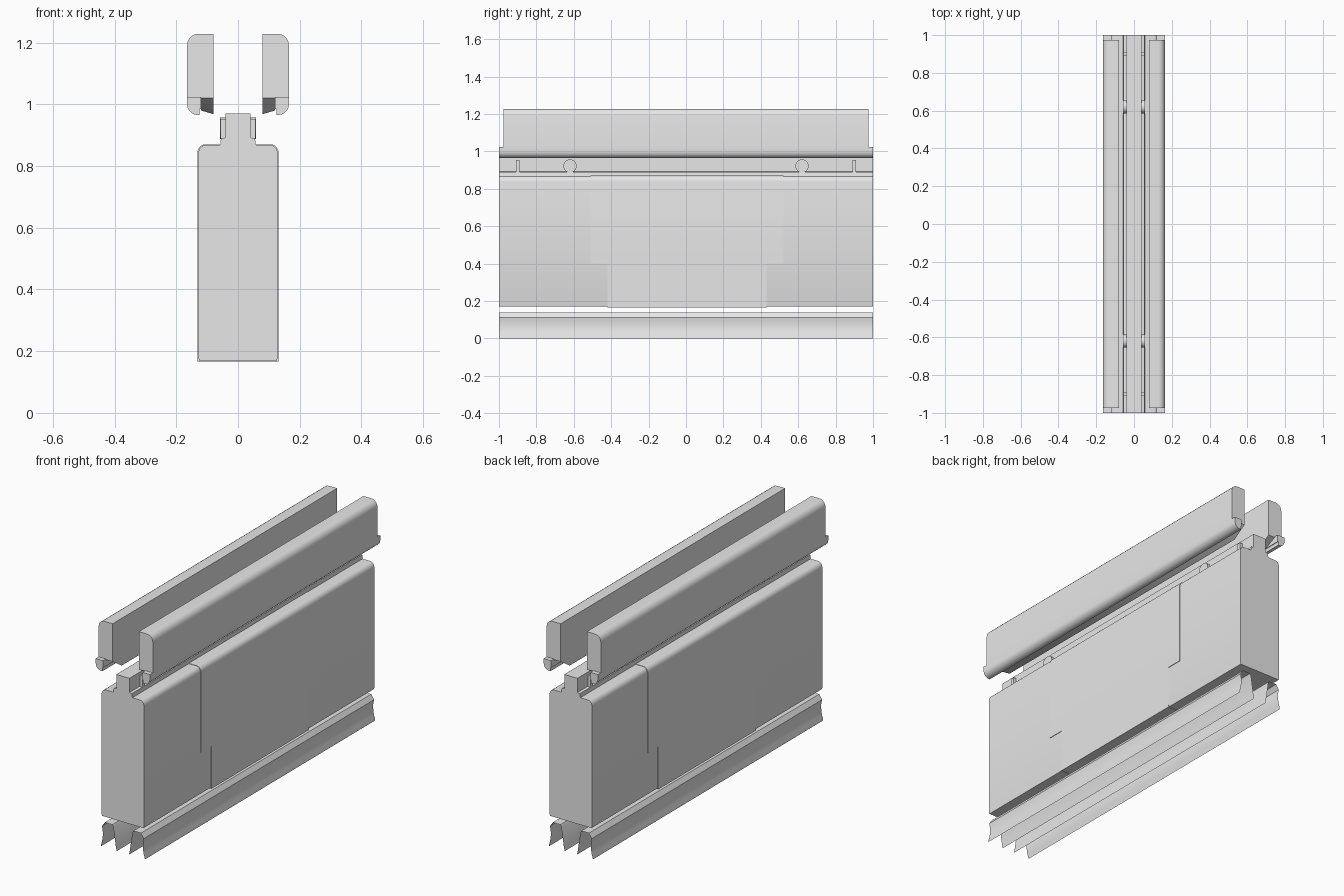
import bpy
import bmesh
import math

cube = bpy.data.objects.get("Cube")
if cube:
    bpy.data.objects.remove(cube, do_unlink=True)

grey = bpy.data.materials.new("plain_grey")
grey.use_nodes = True
grey.diffuse_color = (0.8, 0.8, 0.8, 1)
grey.node_tree.nodes["Principled BSDF"].inputs["Base Color"].default_value = (0.8, 0.8, 0.8, 1)


def finish(name, bm):
    """Turn a bmesh into a shaded, coloured object."""
    mesh = bpy.data.meshes.new(name)
    bm.to_mesh(mesh)
    bm.free()
    mesh.materials.append(grey)
    obj = bpy.data.objects.new(name, mesh)
    bpy.context.collection.objects.link(obj)
    bpy.ops.object.select_all(action="DESELECT")
    obj.select_set(True)
    bpy.context.view_layer.objects.active = obj
    bpy.ops.object.shade_smooth_by_angle(angle=math.radians(35))
    return obj


def extrude(name, profile, y0, y1, side=1, closed=True, under=0):
    """Sweep an x-z profile along y; 'under' pulls the low end points inward."""
    bm = bmesh.new()
    low = min(z for x, z in profile) + 0.025
    rows = []
    for y, inward in ((y0, under), (y1, -under)):
        rows.append([bm.verts.new((x * side, y + (inward if z < low else 0), z))
                     for x, z in profile])
    n = len(profile)
    for i in range(n if closed else n - 1):
        j = (i + 1) % n
        bm.faces.new((rows[0][i], rows[0][j], rows[1][j], rows[1][i]))
    if closed:
        bm.faces.new(rows[0])
        bm.faces.new(rows[1])
    bmesh.ops.recalc_face_normals(bm, faces=bm.faces)
    return finish(name, bm)


def mirrored(half):
    return half + [(-x, z) for x, z in reversed(half)]


def box(name, x0, x1, y0, y1, z0, z1):
    return extrude(name, [(x0, z0), (x1, z0), (x1, z1), (x0, z1)], y0, y1)


def arc(cx, cz, rx, rz, start, end, steps=5):
    """Points of an elliptical arc, angles in degrees."""
    angles = [math.radians(start + (end - start) * i / steps) for i in range(steps + 1)]
    return [(cx + rx * math.cos(a), cz + rz * math.sin(a)) for a in angles]


# Main body with rounded shoulders
extrude("main_body",
        mirrored([(0.126, 0.17), (0.129, 0.18)] + arc(0.104, 0.838, 0.025, 0.03, 0, 90)),
        -1, 1)

# Slightly raised centre panel, wider at the top than at the bottom
extrude("upper_panel",
        mirrored([(0.132, 0.4)] + arc(0.106, 0.84, 0.026, 0.03, 0, 90)), -0.51, 0.52)
box("lower_panel", -0.132, 0.132, -0.42, 0.43, 0.166, 0.4)

# Stepped neck along the top of the body
extrude("neck", mirrored([(0.058, 0.866), (0.055, 0.89), (0.04, 0.892), (0.04, 0.97)]), -1, 1)

for side, label in ((1, "left"), (-1, "right")):
    # Catches on the neck: round studs and small upright tabs
    for end in (-1, 1):
        bm = bmesh.new()
        bmesh.ops.create_cone(bm, cap_ends=True, segments=24, radius1=0.035,
                              radius2=0.035, depth=0.022)
        for v in bm.verts:
            x, y, z = v.co
            v.co = (side * 0.047 + z, end * 0.62 + x, 0.922 + y)
        bmesh.ops.recalc_face_normals(bm, faces=bm.faces)
        finish(label + "_round_catch", bm)
        xs = sorted((side * 0.036, side * 0.056))
        box(label + "_tab", xs[0], xs[1], end * 0.9 - 0.01, end * 0.9 + 0.01, 0.89, 0.953)

    # Upper rail, with a longer rounded lip under it
    extrude(label + "_upper_rail",
            [(0.08, 1.02), (0.165, 1.02)] + arc(0.13, 1.19, 0.035, 0.038, 0, 90)
            + [(0.08, 1.228)], -0.975, 0.975, side)
    extrude(label + "_rail_lip",
            [(0.12, 1.024), (0.165, 1.024)] + arc(0.13, 1.0, 0.035, 0.035, 0, -90)
            + [(0.124, 0.965), (0.124, 0.985), (0.12, 0.985)], -1, 1, side)
    extrude(label + "_rail_clip",
            [(0.08, 1.02), (0.12, 1.02), (0.12, 0.98), (0.08, 0.968)],
            -0.975, 0.975, side, under=0.08)

    # Thin open channel below the body
    extrude(label + "_lower_channel",
            [(0.037, 0.0), (0.042, 0.02), (0.058, 0.128), (0.064, 0.138), (0.11, 0.138),
             (0.127, 0.112), (0.122, 0.085), (0.122, 0.06), (0.126, 0.03),
             (0.132, 0.012), (0.134, 0.0)], -1, 1, side, closed=False)
